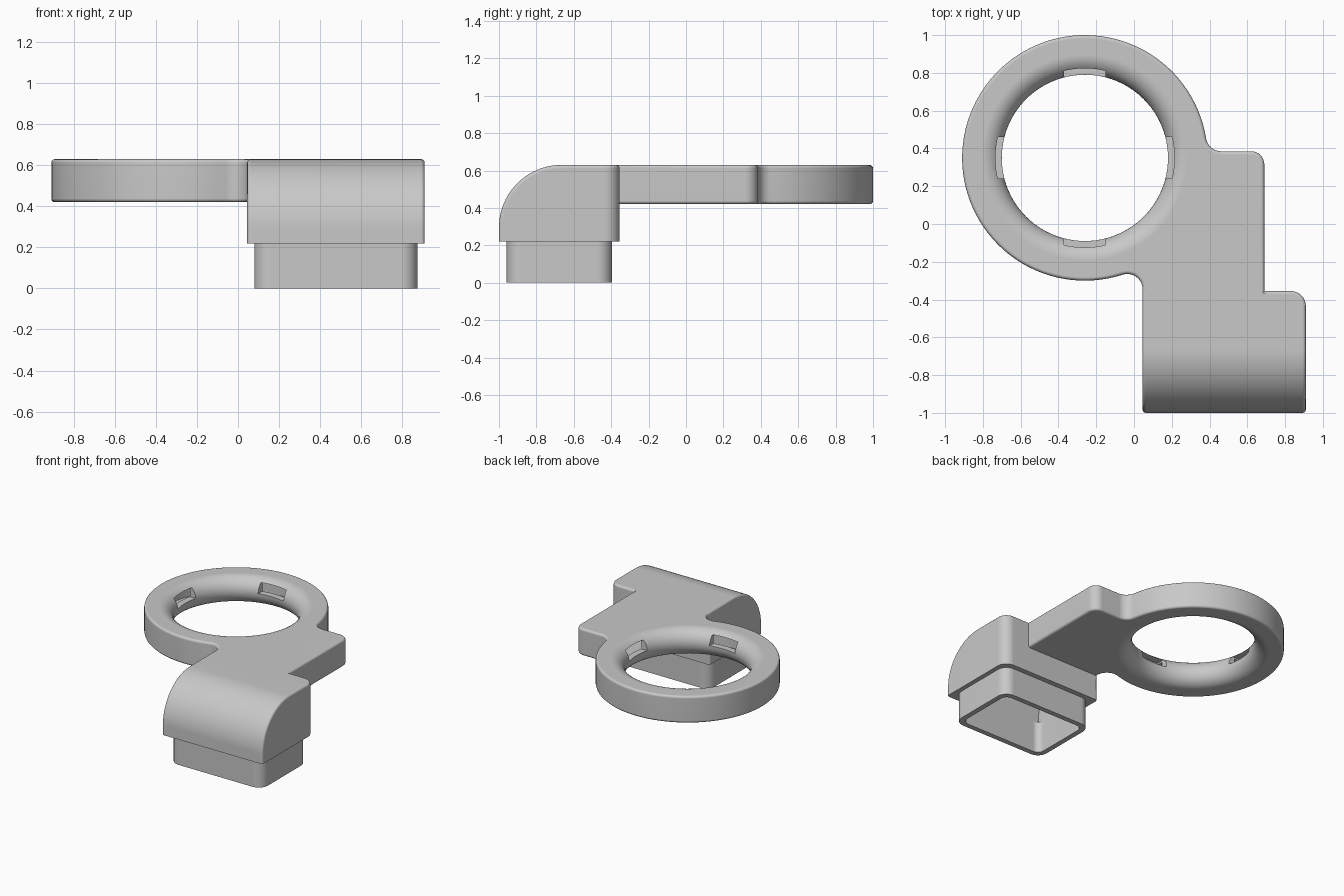
import bpy, bmesh
from math import sin, cos, atan2, degrees, radians, sqrt, pi
from mathutils import Matrix, Vector

if "Cube" in bpy.data.objects:
    bpy.data.objects.remove(bpy.data.objects["Cube"])

grey = bpy.data.materials.new("light grey plastic")
grey.use_nodes = True
COLOUR = (0.58, 0.58, 0.58, 1)
grey.diffuse_color = COLOUR
grey.node_tree.nodes["Principled BSDF"].inputs["Base Color"].default_value = COLOUR

RING = Vector((-0.26, 0.35))      # ring centre
R_OUT, R_MOUTH, ROUND = 0.65, 0.545, 0.105
Z_LOW, Z_TOP = 0.42, 0.63
Z_MID = (Z_LOW + Z_TOP) / 2
FILLET = 0.08


def finish(bm, name):
    bmesh.ops.recalc_face_normals(bm, faces=bm.faces)
    mesh = bpy.data.meshes.new(name)
    bm.to_mesh(mesh)
    bm.free()
    mesh.materials.append(grey)
    obj = bpy.data.objects.new(name, mesh)
    bpy.context.collection.objects.link(obj)
    return obj


def arc(cx, cy, r, a0, a1, n):
    angles = [radians(a0 + (a1 - a0) * i / n) for i in range(n + 1)]
    return [(cx + r * cos(a), cy + r * sin(a)) for a in angles]


def bevel(bm, edges, offset, segments):
    bmesh.ops.bevel(bm, geom=edges, offset=offset, segments=segments,
                    affect='EDGES', profile=0.5, clamp_overlap=True)


def box(x0, x1, y0, y1, z0, z1):
    bm = bmesh.new()
    size = Matrix.Diagonal((x1 - x0, y1 - y0, z1 - z0, 1))
    place = Matrix.Translation(((x0 + x1) / 2, (y0 + y1) / 2, (z0 + z1) / 2))
    bmesh.ops.create_cube(bm, size=1, matrix=place @ size)
    return bm


def upright(edge):
    a, b = edge.verts
    return abs(a.co.z - b.co.z) > 0.1 and (a.co - b.co).xy.length < 1e-4


def revolve(profile, name, steps=96):
    bm = bmesh.new()
    verts = [bm.verts.new((RING.x + r, RING.y, z)) for r, z in profile]
    edges = [bm.edges.new((a, b)) for a, b in zip(verts, verts[1:] + verts[:1])]
    bmesh.ops.spin(bm, geom=verts + edges, cent=(RING.x, RING.y, 0), axis=(0, 0, 1),
                   angle=2 * pi, steps=steps, use_merge=True)
    bmesh.ops.remove_doubles(bm, verts=bm.verts, dist=1e-5)
    loose = [e for e in bm.edges if not e.link_faces]
    bmesh.ops.delete(bm, geom=loose, context='EDGES')
    return finish(bm, name)


def combine(target, other, operation):
    mod = target.modifiers.new(other.name, 'BOOLEAN')
    mod.operation, mod.object, mod.solver = operation, other, 'EXACT'
    bpy.context.view_layer.objects.active = target
    bpy.ops.object.modifier_apply(modifier=mod.name)
    bpy.data.objects.remove(other)


# Ring and arm plate: one outline with blended corners
reach = R_OUT + FILLET
up_y = 0.385 + FILLET
up_x = RING.x + sqrt(reach ** 2 - (up_y - RING.y) ** 2)
low_x = 0.045 - FILLET
low_y = RING.y - sqrt(reach ** 2 - (low_x - RING.x) ** 2)
a_up = degrees(atan2(up_y - RING.y, up_x - RING.x))
a_low = degrees(atan2(low_y - RING.y, low_x - RING.x)) + 360
outline = arc(*RING, R_OUT, a_up, a_low, 80)
outline += arc(low_x, low_y, FILLET, a_low - 180, 0, 10)[1:]
outline += [(0.045, -0.6), (0.69, -0.6)]
outline += arc(0.62, 0.315, 0.07, 0, 90, 8)
outline += arc(up_x, up_y, FILLET, 270, 180 + a_up, 8)[:-1]

bm = bmesh.new()
base = bm.faces.new([bm.verts.new((x, y, Z_LOW)) for x, y in outline])
top = bmesh.ops.extrude_face_region(bm, geom=[base])
bmesh.ops.translate(bm, vec=(0, 0, Z_TOP - Z_LOW),
                    verts=[v for v in top["geom"] if isinstance(v, bmesh.types.BMVert)])
if base not in bm.faces or not any(abs(f.normal.z) > 0.9 and f.calc_center_median().z < Z_MID
                                   for f in bm.faces):
    bm.faces.new([v for v in bm.verts if v.co.z < Z_MID])
bmesh.ops.recalc_face_normals(bm, faces=bm.faces)
bevel(bm, [e for e in bm.edges if abs(e.verts[0].co.z - e.verts[1].co.z) < 0.01], 0.018, 3)
body = finish(bm, "ring_duct_body")


# Elbow block: quarter-round front, rounded back corner, softened rims
def elbow(x0, x1, y0, y1, z0, z1, radius, rim, name):
    bm = box(x0, x1, y0, y1, z0, z1)
    bevel(bm, [e for e in bm.edges if upright(e)
               and e.verts[0].co.x > x1 - 0.01 and e.verts[0].co.y > y1 - 0.01], 0.08, 8)
    bevel(bm, [e for e in bm.edges
               if all(v.co.y < y0 + 0.01 and v.co.z > z1 - 0.01 for v in e.verts)], radius, 20)
    bm.normal_update()
    if rim:
        bevel(bm, [e for e in bm.edges if e.calc_face_angle(0) > radians(60)
                   and any(v.co.z > z0 + 0.01 for v in e.verts)], rim, 3)
    return finish(bm, name)


combine(body, elbow(0.045, 0.91, -1, -0.355, 0.22, Z_TOP, 0.335, 0.018, "elbow_block"), 'UNION')

# Plug below the elbow
bm = box(0.08, 0.875, -0.96, -0.395, 0, 0.3)
bevel(bm, [e for e in bm.edges if upright(e)], 0.08, 8)
combine(body, finish(bm, "plug"), 'UNION')

# Rounded ring mouth
mouth = [(R_MOUTH - ROUND * cos(a), Z_MID + ROUND * sin(a))
         for a in (radians(-90 + 180 * i / 20) for i in range(21))]
mouth = [(0, 0.35), (R_MOUTH, 0.35)] + mouth + [(R_MOUTH, 0.7), (0, 0.7)]
combine(body, revolve(mouth, "mouth_cutter"), 'DIFFERENCE')

# Hollow inside: plug and elbow, arm, then ring channel
bm = box(0.12, 0.835, -0.92, -0.435, -0.1, 0.3)
bevel(bm, [e for e in bm.edges if upright(e)], 0.05, 6)
combine(body, finish(bm, "plug_cavity"), 'DIFFERENCE')
combine(body, elbow(0.12, 0.835, -0.92, -0.435, 0.25, 0.59, 0.27, 0, "elbow_cavity"), 'DIFFERENCE')
for x0, y0, y1 in ((0.09, -0.5, -0.05), (0.3, -0.1, 0.34)):
    combine(body, finish(box(x0, 0.645, y0, y1, 0.46, 0.59), "arm_cavity"), 'DIFFERENCE')
channel = [(0.49, 0.461), (0.61, 0.461), (0.61, 0.589), (0.49, 0.589)]
combine(body, revolve(channel, "ring_channel"), 'DIFFERENCE')

# Four outlet slots in the upper half of the ring mouth
for i in range(4):
    bm = box(0.4, 0.53, -0.11, 0.11, Z_MID + 0.003, 0.602)
    bmesh.ops.rotate(bm, verts=bm.verts, matrix=Matrix.Rotation(i * pi / 2, 3, 'Z'))
    bmesh.ops.translate(bm, verts=bm.verts, vec=(*RING, 0))
    combine(body, finish(bm, "outlet_slot"), 'DIFFERENCE')

# Smooth shading with flat faces kept flat
bpy.ops.object.select_all(action='DESELECT')
body.select_set(True)
bpy.context.view_layer.objects.active = body
bpy.ops.object.shade_smooth_by_angle(angle=radians(35))
weighted = body.modifiers.new("flat faces", 'WEIGHTED_NORMAL')
weighted.keep_sharp = True
